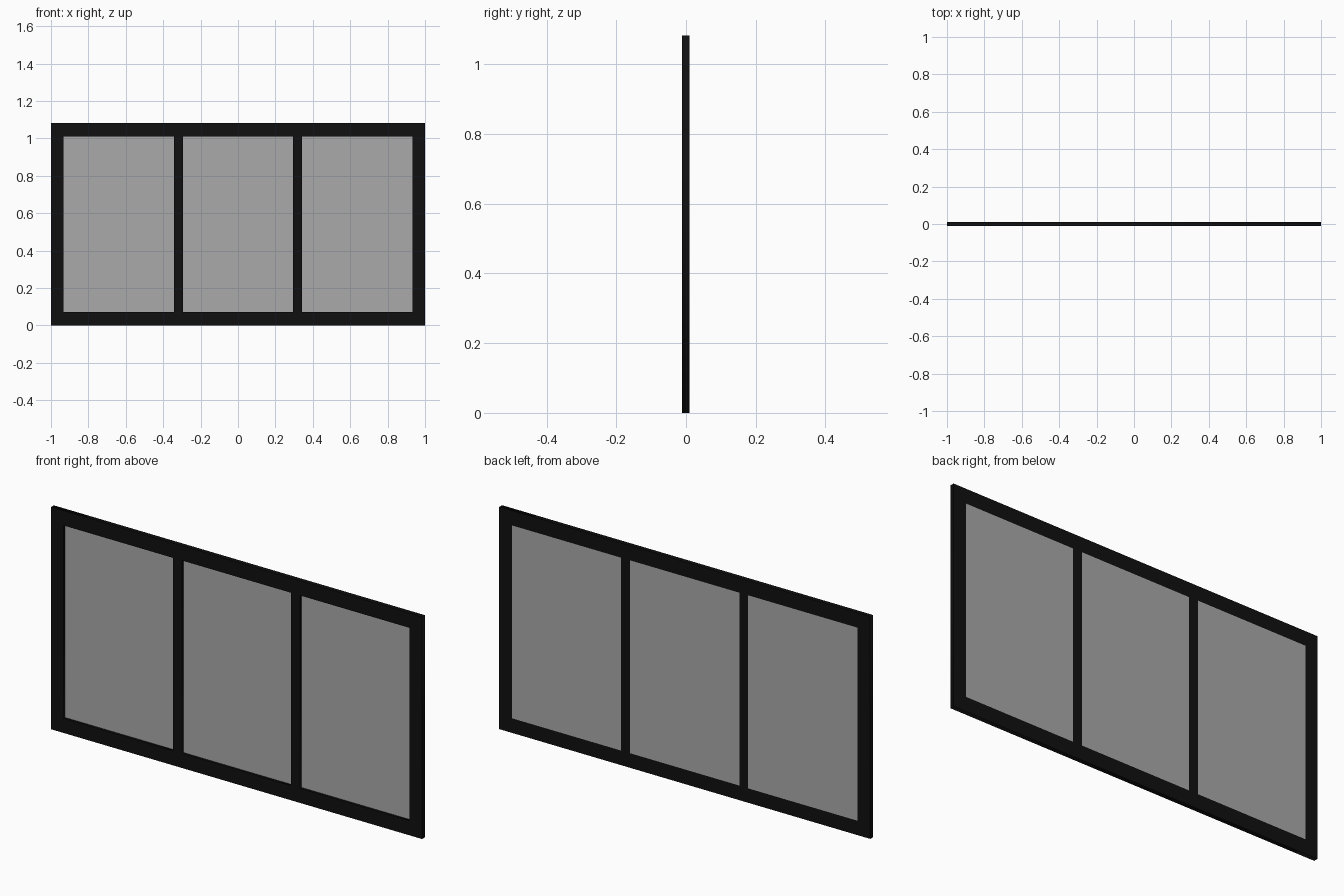
import bpy
import math

if "Cube" in bpy.data.objects:
    bpy.data.objects.remove(bpy.data.objects["Cube"])

# Overall sizes
HEIGHT = 1.083
Y_FRONT, Y_BACK, Y_SCREEN = -0.0115, 0.0098, 0.0115
Z0, Z1 = 0.071, 1.011
PANES = {"left": (-0.932, -0.343), "centre": (-0.295, 0.295), "right": (0.343, 0.932)}


def material(name, color):
    mat = bpy.data.materials.new(name)
    mat.diffuse_color = color
    mat.use_nodes = True
    mat.node_tree.nodes["Principled BSDF"].inputs["Base Color"].default_value = mat.diffuse_color
    return mat


black = material("black_frame", (0.005, 0.005, 0.005, 1.0))
tint = material("tinted_glass", (0.4, 0.4, 0.4, 0.47))


def box(name, x, y, z, mat):
    """Box spanning the given (min, max) ranges."""
    bpy.ops.mesh.primitive_cube_add(size=1)
    ob = bpy.context.object
    ob.name = name
    ob.location = [(a + b) / 2 for a, b in (x, y, z)]
    ob.scale = [b - a for a, b in (x, y, z)]
    ob.data.materials.append(mat)
    return ob


def add_rectangle(curve, x, z):
    spline = curve.splines.new("POLY")
    spline.points.add(3)
    corners = [(x[0], z[0]), (x[1], z[0]), (x[1], z[1]), (x[0], z[1])]
    for point, (px, pz) in zip(spline.points, corners):
        point.co = (px, pz, 0, 1)
    spline.use_cyclic_u = True


# Frame: one outline with three openings, extruded through its depth
curve = bpy.data.curves.new("window_frame", "CURVE")
curve.dimensions = "2D"
curve.fill_mode = "BOTH"
curve.extrude = (Y_BACK - Y_FRONT) / 2
add_rectangle(curve, (-1, 1), (0, HEIGHT))
for span in PANES.values():
    add_rectangle(curve, span, (Z0, Z1))
frame = bpy.data.objects.new("window_frame", curve)
bpy.context.collection.objects.link(frame)
frame.rotation_euler.x = math.pi / 2
frame.location.y = (Y_FRONT + Y_BACK) / 2
curve.materials.append(black)
bpy.context.view_layer.objects.active = frame
frame.select_set(True)
bpy.ops.object.convert(target="MESH")

# Glass panes, set flush with the back of the frame
for side, span in PANES.items():
    box(side + "_glass", span, (0.0, Y_BACK), (Z0, Z1), tint)

# Extra thin sheet behind the left pane, standing slightly proud
bpy.ops.mesh.primitive_plane_add(size=1)
screen = bpy.context.object
screen.name = "left_screen"
x0, x1 = PANES["left"]
screen.location = ((x0 + x1) / 2, Y_SCREEN, (Z0 + Z1) / 2)
screen.scale = (x1 - x0, Z1 - Z0, 1)
screen.rotation_euler.x = -math.pi / 2
screen.data.materials.append(tint)
